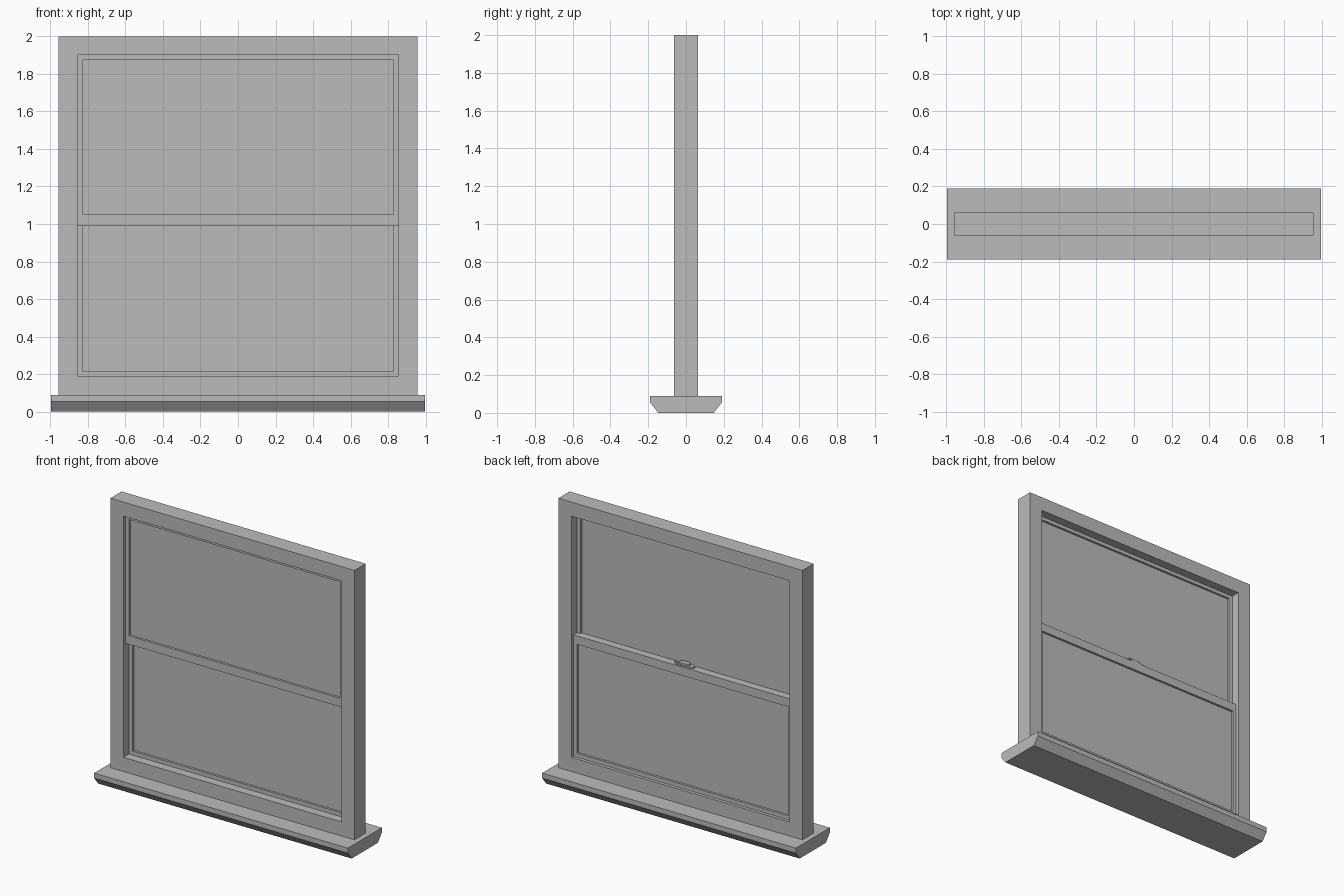
import bpy
import bmesh
import math
from mathutils import Matrix, Vector

cube = bpy.data.objects.get("Cube")
if cube:
    bpy.data.objects.remove(cube, do_unlink=True)

grey = bpy.data.materials.new("window_grey")
grey.use_nodes = True
COLOUR = (0.5, 0.5, 0.5, 1)
grey.diffuse_color = COLOUR
grey.node_tree.nodes["Principled BSDF"].inputs["Base Color"].default_value = COLOUR


def finish(name, bm):
    bmesh.ops.recalc_face_normals(bm, faces=bm.faces)
    mesh = bpy.data.meshes.new(name)
    bm.to_mesh(mesh)
    bm.free()
    mesh.materials.append(grey)
    obj = bpy.data.objects.new(name, mesh)
    bpy.context.collection.objects.link(obj)
    return obj


def extrude_profile(name, points, shift):
    """Turn a closed outline into a solid pushed along shift."""
    bm = bmesh.new()
    face = bm.faces.new([bm.verts.new(p) for p in points])
    out = bmesh.ops.extrude_face_region(bm, geom=[face])
    moved = [v for v in out["geom"] if isinstance(v, bmesh.types.BMVert)]
    bmesh.ops.translate(bm, verts=moved, vec=Vector(shift))
    return finish(name, bm)


def ring(name, outer, inner, y0, y1):
    """Rectangular frame; outer and inner are (half width, bottom, top)."""
    bm = bmesh.new()
    loops = []
    for (w, low, high), y in ((outer, y0), (inner, y0), (inner, y1), (outer, y1)):
        corners = ((-w, low), (w, low), (w, high), (-w, high))
        loops.append([bm.verts.new((x, y, z)) for x, z in corners])
    for a, b in zip(loops, loops[1:] + loops[:1]):
        for i in range(4):
            j = (i + 1) % 4
            bm.faces.new((a[i], a[j], b[j], b[i]))
    return finish(name, bm)


def box(name, centre, size):
    bm = bmesh.new()
    bmesh.ops.create_cube(bm, size=1, matrix=Matrix.Translation(centre) @ Matrix.Diagonal((*size, 1)))
    return finish(name, bm)


# Sill with undercut front and back edges
half = [(0.147, 0), (0.19, 0.055), (0.19, 0.09)]
outline = half + [(-y, z) for y, z in reversed(half)]
extrude_profile("sill", [(-0.995, y, z) for y, z in outline], (1.99, 0, 0))

# Outer frame
ring("outer_frame", (0.957, 0.09, 2), (0.855, 0.19, 1.9), -0.0625, 0.0625)

# Two sliding sashes, the upper one nearer the front
RAIL_LOW, RAIL_HIGH = 0.99, 1.05
sashes = (
    ("upper", -0.02, RAIL_LOW, 1.9, RAIL_HIGH, 1.875),
    ("lower", 0.02, 0.19, RAIL_HIGH, 0.218, RAIL_LOW),
)
for label, y, low, high, pane_low, pane_high in sashes:
    ring(label + "_sash", (0.855, low, high), (0.828, pane_low, pane_high), y - 0.02, y + 0.02)
    box(label + "_pane", (0, y, (pane_low + pane_high) / 2),
        (1.66, 0.008, pane_high - pane_low + 0.004))


# Sash lock on the meeting rail: oval base, hub and lever
def disc(name, x, y, z, rx, ry, height):
    steps = 24
    pts = [(x + rx * math.cos(math.tau * i / steps), y + ry * math.sin(math.tau * i / steps), z)
           for i in range(steps)]
    obj = extrude_profile(name, pts, (0, 0, height))
    bpy.context.view_layer.objects.active = obj
    obj.select_set(True)
    bpy.ops.object.shade_smooth_by_angle(angle=math.radians(35))
    obj.select_set(False)


disc("lock_base", 0, 0.012, RAIL_HIGH, 0.075, 0.026, 0.01)
disc("lock_hub", 0, 0.012, RAIL_HIGH + 0.01, 0.04, 0.02, 0.012)
box("lock_lever", (0.035, 0.024, RAIL_HIGH + 0.018), (0.07, 0.014, 0.01))
